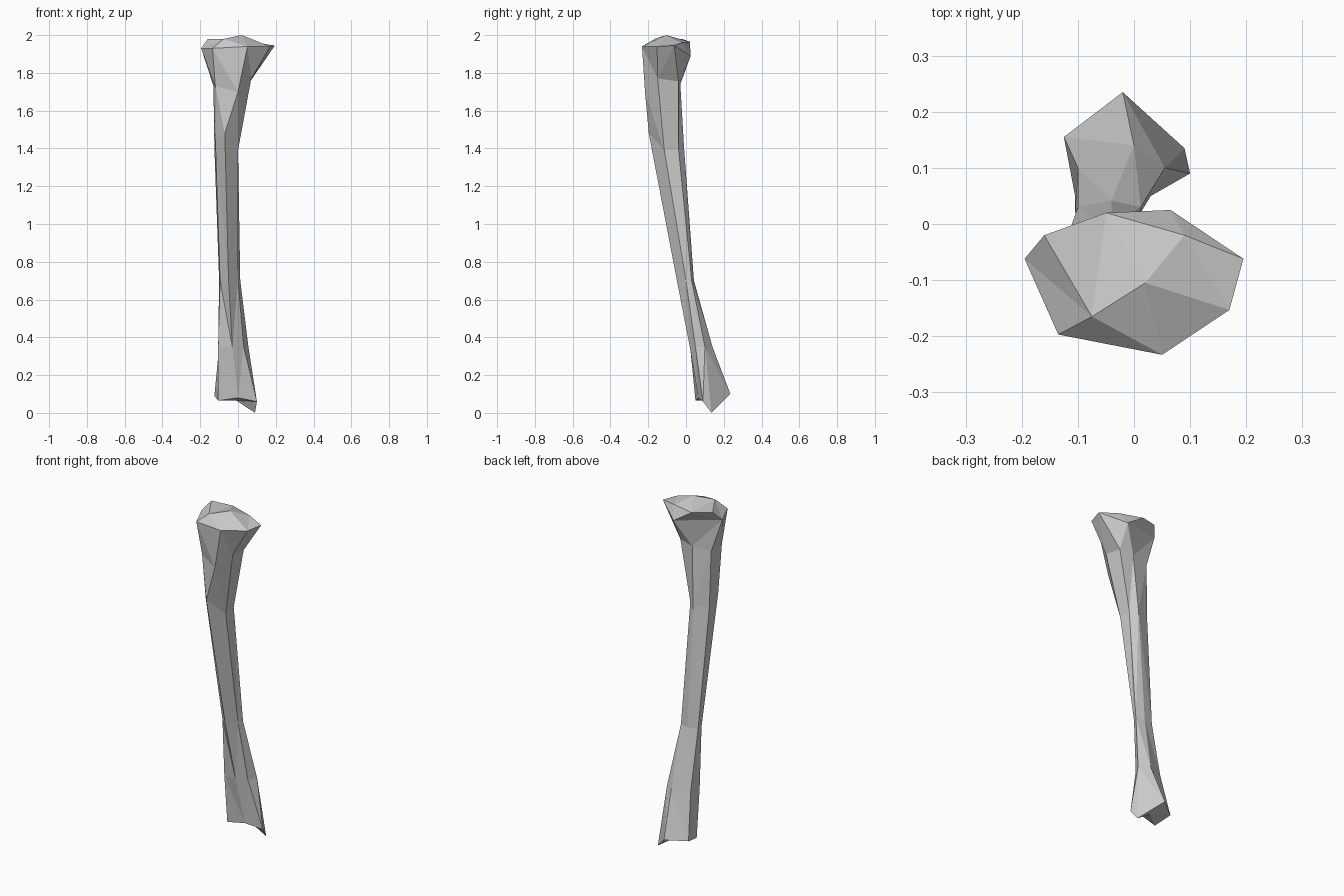
import bpy, bmesh
from mathutils import Vector

if "Cube" in bpy.data.objects:
    bpy.data.objects.remove(bpy.data.objects["Cube"])

# Cross-sections from plateau to ankle; columns: front, right front,
# right back, back, left back, left front
TOP = [(.02, -.105, 2), (.02, -.105, 2), (.09, -.02, 1.96),
       (-.05, .02, 1.965), (-.16, -.02, 1.98), (-.075, -.165, 1.98)]
RIM = [(.05, -.233, 1.94), (.17, -.153, 1.94), (.195, -.062, 1.945),
       (.065, .025, 1.89), (-.195, -.062, 1.93), (-.135, -.197, 1.93)]
NECK = [(0, -.217, 1.7), (.07, -.15, 1.77), (.065, -.04, 1.755),
        (-.02, -.03, 1.74), (-.13, -.05, 1.73), (-.12, -.165, 1.73)]
SHAFT = [(-.07, -.197, 1.48), (0, -.115, 1.39), (0, -.04, 1.4),
         (-.04, -.01, 1.4), (-.125, -.04, 1.4), (-.12, -.13, 1.45)]
MID = [(-.05, -.048, .7), (0, 0, .7), (.012, .03, .7),
       (-.04, .042, .7), (-.1, .03, .7), (-.095, -.01, .7)]
LOW = [(-.03, .02, .35), (.03, .05, .35), (.055, .1, .35),
       (0, .14, .35), (-.1, .1, .35), (-.105, .022, .35)]
ANKLE = [(0, .065, .08), (.1, .09, .06), (.09, .135, 0),
         (-.02, .235, .1), (-.125, .155, .09), (-.105, .05, .065)]


def loft(name, sections):
    """Skin consecutive rings, cap both ends, keep flat facets."""
    bm = bmesh.new()
    rings = [[bm.verts.new(p) for p in s] for s in sections]
    n = len(rings[0])
    for a, b in zip(rings, rings[1:]):
        for i in range(n):
            j = (i + 1) % n
            bm.faces.new((a[i], b[i], b[j], a[j]))
    # plateau cap
    bm.faces.new(rings[0])
    # hollow joint surface at the ankle
    end = rings[-1]
    mid = sum((v.co for v in end), Vector()) / n
    centre = bm.verts.new(mid)
    for i in range(n):
        bm.faces.new((end[i], end[(i + 1) % n], centre))
    bmesh.ops.remove_doubles(bm, verts=bm.verts, dist=.0005)
    bmesh.ops.triangulate(bm, faces=bm.faces)
    bmesh.ops.recalc_face_normals(bm, faces=bm.faces)
    mesh = bpy.data.meshes.new(name)
    bm.to_mesh(mesh)
    bm.free()
    obj = bpy.data.objects.new(name, mesh)
    bpy.context.collection.objects.link(obj)
    return obj


# Shin bone
loft("shin_bone", [TOP, RIM, NECK, SHAFT, MID, LOW, ANKLE])
